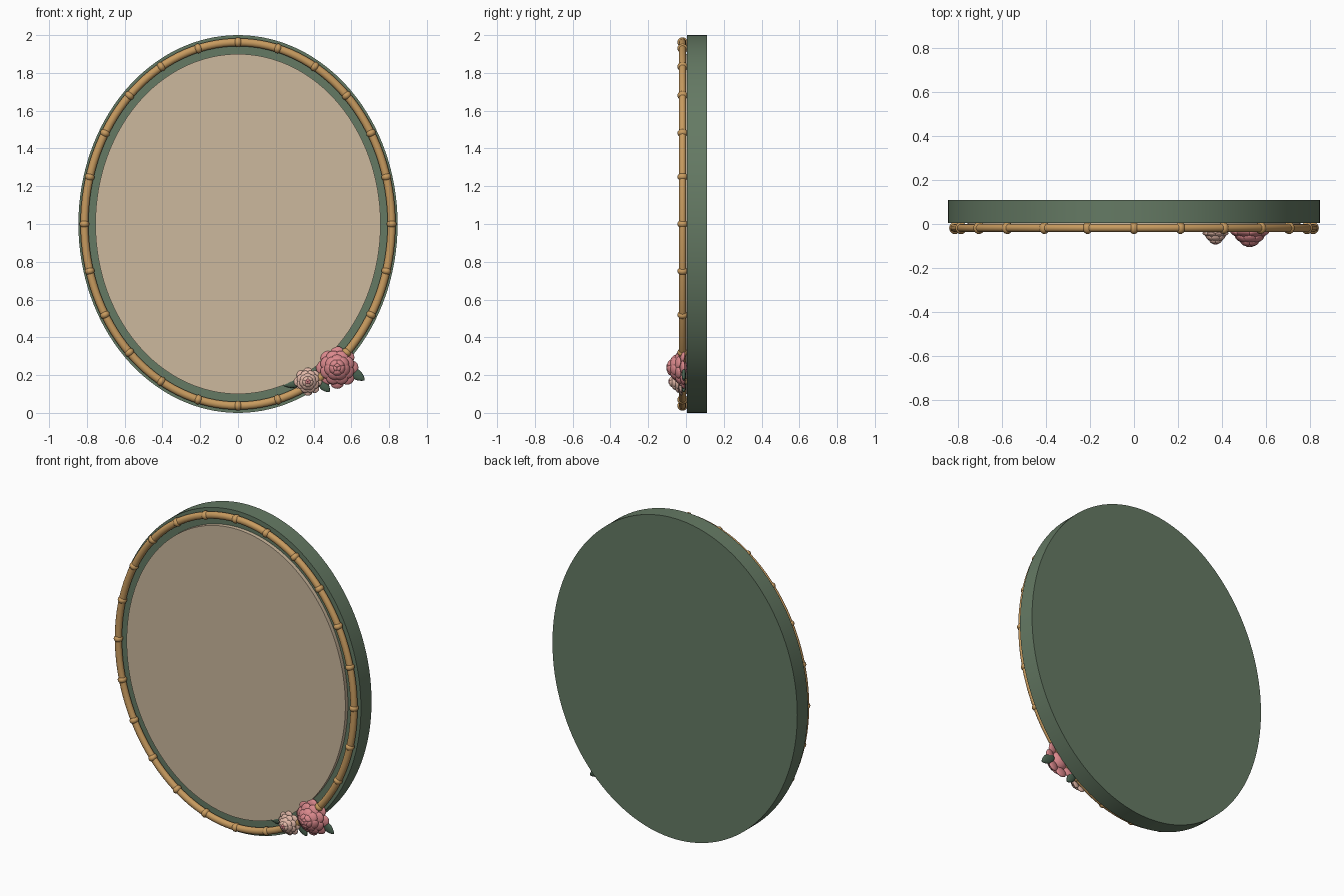
import bpy, bmesh, math
from mathutils import Matrix, Vector

if "Cube" in bpy.data.objects:
    bpy.data.objects.remove(bpy.data.objects["Cube"])

def mat(name, r, g, b):
    lin = [((c / 255 + 0.055) / 1.055) ** 2.4 for c in (r, g, b)]
    m = bpy.data.materials.new(name)
    m.diffuse_color = (*lin, 1)
    m.use_nodes = True
    m.node_tree.nodes["Principled BSDF"].inputs["Base Color"].default_value = m.diffuse_color
    return m

GREEN = mat("sage green", 101, 122, 100)
TAN = mat("warm tan", 204, 184, 157)
GOLD = mat("antique gold", 200, 155, 95)
PINK = mat("rose pink", 218, 136, 140)
PALE = mat("pale blush", 226, 184, 168)
LEAF = mat("leaf green", 74, 98, 80)

def finish(name, bm, mats, angle=40):
    bmesh.ops.recalc_face_normals(bm, faces=bm.faces)
    me = bpy.data.meshes.new(name)
    bm.to_mesh(me)
    bm.free()
    ob = bpy.data.objects.new(name, me)
    bpy.context.collection.objects.link(ob)
    for m in mats:
        me.materials.append(m)
    bpy.ops.object.select_all(action='DESELECT')
    ob.select_set(True)
    bpy.context.view_layer.objects.active = ob
    bpy.ops.object.shade_smooth_by_angle(angle=math.radians(angle))
    return ob

def oval_disc(name, a, b, y0, y1, m, n=128):
    bm = bmesh.new()
    bmesh.ops.create_cone(bm, cap_ends=True, segments=n, radius1=1, radius2=1, depth=1,
                          matrix=Matrix.Translation((0, (y0 + y1) / 2, 1))
                          @ Matrix.Diagonal((a, y1 - y0, b, 1))
                          @ Matrix.Rotation(math.pi / 2, 4, 'X'))
    return finish(name, bm, [m])

# Backing body and raised oval panel
oval_disc("frame_body", 0.845, 1.0, 0.005, 0.11, GREEN)
oval_disc("mirror_panel", 0.755, 0.9, -0.02, 0.006, TAN)

# Gold tube running round the frame
A, B, YC = 0.813, 0.962, -0.018

def on_ring(t):
    """Point on the tube centre line and its outward normal."""
    return (Vector((A * math.sin(t), YC, 1 + B * math.cos(t))),
            Vector((math.sin(t) / A, 0, math.cos(t) / B)).normalized())

bm = bmesh.new()
N, S = 128, 14
loops = []
for i in range(N):
    p, nrm = on_ring(2 * math.pi * i / N)
    loops.append([bm.verts.new(p + nrm * 0.021 * math.cos(u) + Vector((0, 0.019 * math.sin(u), 0)))
                  for u in (2 * math.pi * j / S for j in range(S))])
for i in range(N):
    for j in range(S):
        q, k = loops[(i + 1) % N], (j + 1) % S
        bm.faces.new((loops[i][j], loops[i][k], q[k], q[j]))
finish("gold_ring", bm, [GOLD], 60)

# Beads on the tube
bm = bmesh.new()
for i in range(24):
    p, nrm = on_ring(2 * math.pi * i / 24)
    rot = Matrix.Rotation(math.atan2(nrm.x, nrm.z), 4, 'Y')
    bmesh.ops.create_uvsphere(bm, u_segments=16, v_segments=10, radius=1,
                              matrix=Matrix.Translation(p) @ rot
                              @ Matrix.Diagonal((0.022, 0.028, 0.026, 1)))
finish("ring_beads", bm, [GOLD], 60)

# Roses: rings of flattened petals that stand up towards the centre
# (petal count, ring radius, forward position, tilt in degrees, petal size), in rose radii
LAYERS = [(8, 0.72, 0.10, 12, 0.33), (8, 0.58, 0.36, 25, 0.31), (7, 0.42, 0.58, 40, 0.27),
          (5, 0.26, 0.74, 55, 0.22), (3, 0.11, 0.82, 70, 0.17)]

def rose(name, x, y, z, r, depth, mats):
    bm = bmesh.new()
    base = Matrix.Translation((x, y, z))
    for k, (n, rad, fwd, tilt, size) in enumerate(LAYERS):
        for i in range(n):
            a = 2 * math.pi * (i + 0.5 * (k % 2)) / n
            m = (base @ Matrix.Rotation(a, 4, 'Y')
                 @ Matrix.Translation((0, -fwd * depth, rad * r))
                 @ Matrix.Rotation(math.radians(-tilt), 4, 'X')
                 @ Matrix.Diagonal((size * r, 0.11 * r, size * r * 0.88, 1)))
            old = set(bm.faces)
            bmesh.ops.create_uvsphere(bm, u_segments=14, v_segments=8, radius=1, matrix=m)
            for f in set(bm.faces) - old:
                f.material_index = min(len(mats) - 1, int(k >= 4))
    # core filling the middle of the bloom
    old = set(bm.faces)
    bmesh.ops.create_uvsphere(bm, u_segments=16, v_segments=10, radius=1,
                              matrix=base @ Matrix.Translation((0, -0.35 * depth, 0))
                              @ Matrix.Diagonal((0.55 * r, 0.5 * depth, 0.55 * r, 1)))
    for f in set(bm.faces) - old:
        f.material_index = 0
    finish(name, bm, mats, 60)

rose("large_rose", 0.525, -0.008, 0.24, 0.112, 0.098, [PINK])
rose("small_rose", 0.37, -0.02, 0.165, 0.074, 0.076, [PALE, PINK])

# Leaves: pointed flat blades (centre x, z, angle from +x, half length, half width)
def leaf(name, x, z, ang, hl, hw):
    bm = bmesh.new()
    bmesh.ops.create_uvsphere(bm, u_segments=16, v_segments=12, radius=1)
    for v in bm.verts:
        taper = 1 - 0.45 * max(0, v.co.z) ** 2
        v.co = Vector((v.co.x * hw * taper, v.co.y * 0.011, v.co.z * hl))
    bm.transform(Matrix.Translation((x, -0.012, z))
                 @ Matrix.Rotation(math.radians(90 - ang), 4, 'Y'))
    finish(name, bm, [LEAF], 60)

leaf("leaf_right", 0.625, 0.205, -35, 0.055, 0.028)
leaf("leaf_left", 0.295, 0.155, 190, 0.055, 0.022)
leaf("leaf_lower", 0.455, 0.145, -50, 0.045, 0.025)
